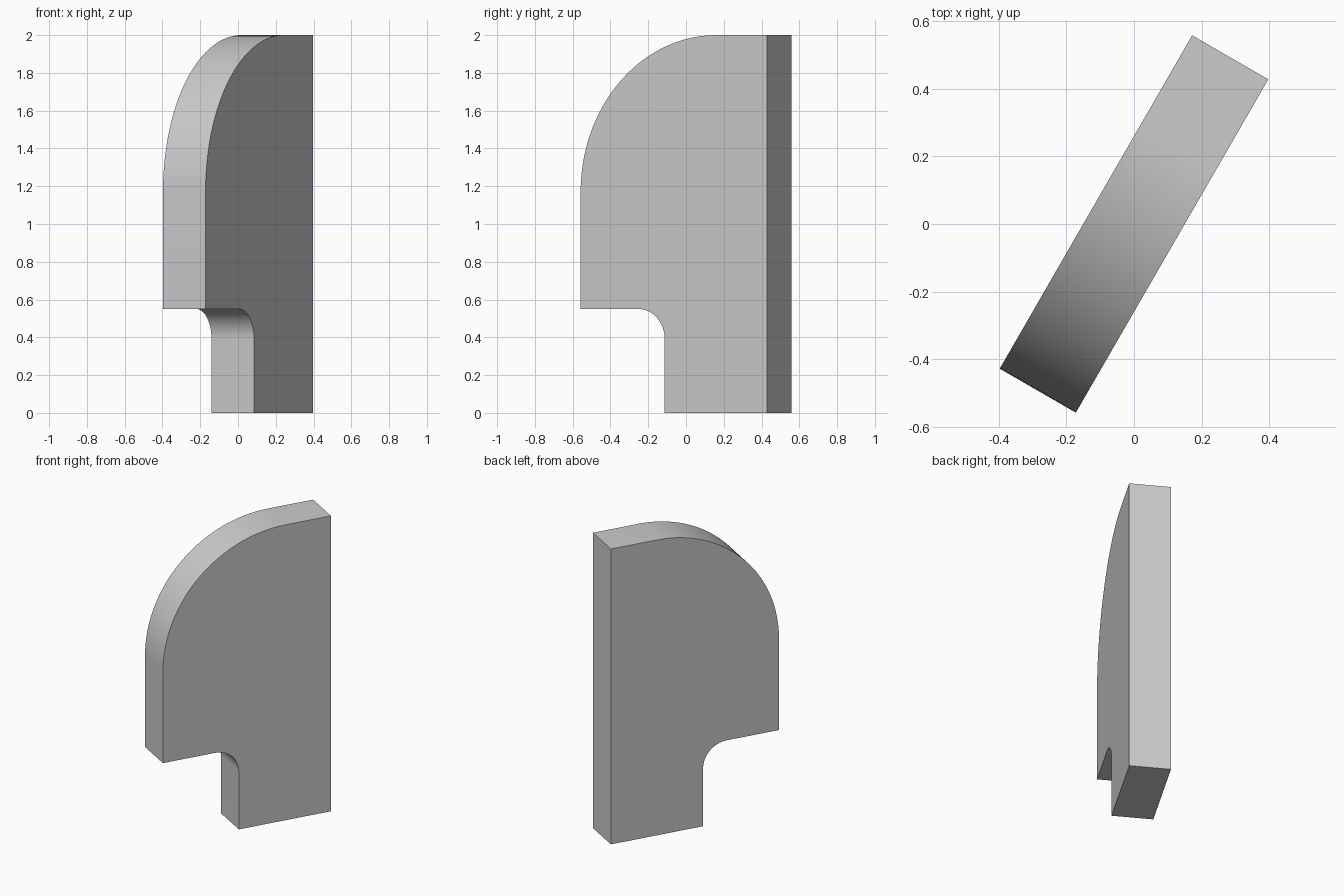
import bpy, bmesh, math
from mathutils import Matrix, Vector

cube = bpy.data.objects.get("Cube")
if cube:
    bpy.data.objects.remove(cube, do_unlink=True)

LENGTH, THICK, HEIGHT = 1.138, 0.26, 2.0
STEP_Z, STEM_U = 0.55, -0.055
BIG_R, FILLET_R = 0.83, 0.16
TURN = math.radians(60)


def arc(cu, cz, radius, start, end, steps):
    """Points of an arc in the profile plane, angles in degrees."""
    angles = [math.radians(start + (end - start) * i / steps) for i in range(steps + 1)]
    return [(cu + radius * math.cos(a), cz + radius * math.sin(a)) for a in angles]


# Side profile: foot, rounded inner corner, overhang, large rounded shoulder
half = LENGTH / 2
profile = [(half, HEIGHT), (half, 0), (STEM_U, 0)]
profile += arc(STEM_U - FILLET_R, STEP_Z - FILLET_R, FILLET_R, 0, 90, 16)
profile += [(-half, STEP_Z)]
profile += arc(BIG_R - half, HEIGHT - BIG_R, BIG_R, 180, 90, 40)

# Extrude the profile across the plate thickness
bm = bmesh.new()
face = bm.faces.new([bm.verts.new((u, -THICK / 2, z)) for u, z in profile])
extruded = bmesh.ops.extrude_face_region(bm, geom=[face])["geom"]
bmesh.ops.translate(bm, vec=Vector((0, THICK, 0)),
                    verts=[v for v in extruded if isinstance(v, bmesh.types.BMVert)])
bmesh.ops.recalc_face_normals(bm, faces=bm.faces)
bmesh.ops.rotate(bm, verts=bm.verts, matrix=Matrix.Rotation(TURN, 3, "Z"))
mesh = bpy.data.meshes.new("profiled_plate")
bm.to_mesh(mesh)
bm.free()

plate = bpy.data.objects.new("profiled_plate", mesh)
bpy.context.collection.objects.link(plate)

# Plain grey material
grey = bpy.data.materials.new("light_grey")
grey.use_nodes = True
colour = (0.6, 0.6, 0.6, 1)
grey.diffuse_color = colour
grey.node_tree.nodes["Principled BSDF"].inputs["Base Color"].default_value = colour
mesh.materials.append(grey)

# Smooth arcs with sharp outer edges
bpy.ops.object.select_all(action="DESELECT")
plate.select_set(True)
bpy.context.view_layer.objects.active = plate
bpy.ops.object.shade_smooth_by_angle(angle=math.radians(30))
